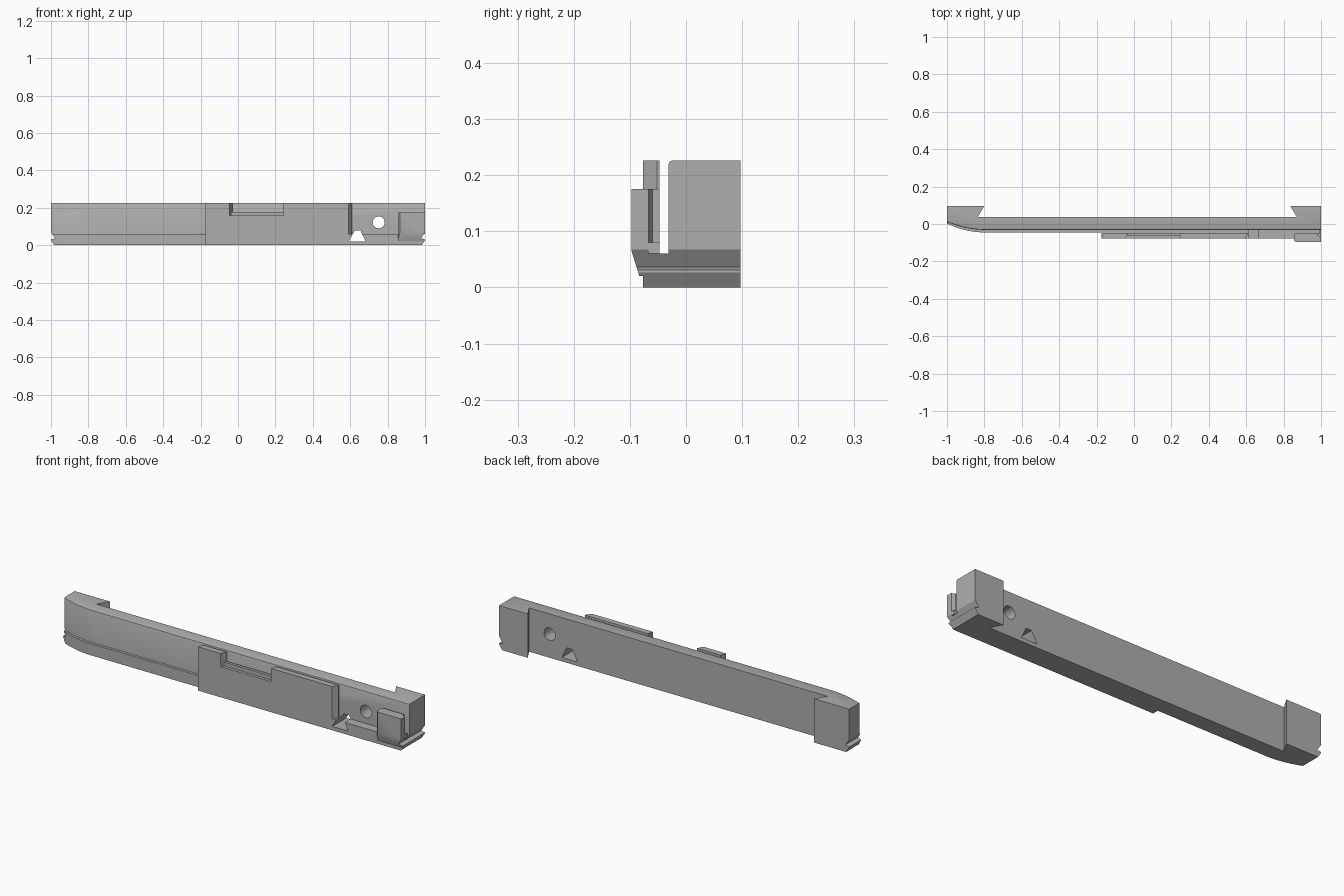
import bpy, bmesh, math

cube = bpy.data.objects.get("Cube")
if cube:
    bpy.data.objects.remove(cube, do_unlink=True)

grey = bpy.data.materials.new("plain grey")
grey.use_nodes = True
colour = (0.43, 0.43, 0.43, 1)
grey.diffuse_color = colour
grey.node_tree.nodes["Principled BSDF"].inputs["Base Color"].default_value = colour

TOP, LEDGE = 0.226, 0.06
BACK, WALL, LIP, FRONT = 0.097, -0.031, -0.045, -0.077
GAP = -0.047


def prism(name, outline, low, high, axis="z", edit=None):
    """Extrude an outline along z (outline in x, y) or y (outline in x, z)."""
    place = (lambda a, b, c: (a, b, c)) if axis == "z" else (lambda a, b, c: (a, c, b))
    bm = bmesh.new()
    face = bm.faces.new([bm.verts.new(place(a, b, low)) for a, b in outline])
    new = bmesh.ops.extrude_face_region(bm, geom=[face])["geom"]
    offset = place(0, 0, high - low)
    bmesh.ops.translate(bm, vec=offset, verts=[v for v in new if isinstance(v, bmesh.types.BMVert)])
    bmesh.ops.recalc_face_normals(bm, faces=bm.faces)
    if edit:
        edit(bm)
    mesh = bpy.data.meshes.new(name)
    bm.to_mesh(mesh)
    bm.free()
    mesh.materials.append(grey)
    obj = bpy.data.objects.new(name, mesh)
    bpy.context.collection.objects.link(obj)
    return obj


def activate(obj):
    bpy.ops.object.select_all(action="DESELECT")
    obj.select_set(True)
    bpy.context.view_layer.objects.active = obj


def cut(obj, cutters):
    activate(obj)
    for cutter in cutters:
        mod = obj.modifiers.new("cut", "BOOLEAN")
        mod.operation, mod.solver, mod.object = "DIFFERENCE", "EXACT", cutter
        bpy.ops.object.modifier_apply(modifier=mod.name)


def swept_front(start, end, steps=12):
    """Curved left end, easing into the straight front."""
    return [(-1 + 0.2 * i / steps, end + (start - end) * (1 - i / steps) ** 2)
            for i in range(steps + 1)]


def bevel_front_top(bm):
    edges = [e for e in bm.edges if all(v.co.z > TOP - 0.001 and v.co.y < 0.02 for v in e.verts)]
    bmesh.ops.bevel(bm, geom=edges, offset=0.006, segments=2, profile=0.5, affect="EDGES")


# Long bar with a dovetailed block behind each end
wall = swept_front(0.012, WALL)
body = prism("main_bar", wall + [(1, WALL), (1, BACK), (0.835, BACK), (0.87, 0.038),
             (-0.835, 0.038), (-0.8, BACK), (-1, BACK)], 0, TOP, edit=bevel_front_top)

# Lower ledge, stepping out under the front plate
ledge = prism("lower_ledge", swept_front(0.002, LIP) + [(-0.175, LIP), (-0.175, FRONT),
              (1, FRONT), (1, WALL)] + wall[::-1], 0, LEDGE)

# Front plate: two tall pieces with slanted ends and a low stepped notch between them
plates = [
    prism("plate_left", [(-0.175, FRONT), (-0.045, FRONT), (-0.03, GAP), (-0.163, GAP)], LEDGE, TOP),
    prism("plate_right", [(0.243, FRONT), (0.59, FRONT), (0.61, -0.052), (0.61, GAP), (0.25, GAP)],
          LEDGE, TOP),
    prism("plate_notch_floor", [(-0.045, FRONT), (0.243, FRONT), (0.25, GAP), (-0.03, GAP)],
          LEDGE, 0.158),
    prism("plate_notch_step", [(-0.038, -0.062), (0.247, -0.062), (0.25, GAP), (-0.03, GAP)],
          0.158, 0.178),
]

# Clip on the right end, with a recessed end and a sloping underside
clip = prism("end_clip", [(0.855, -0.087), (0.865, -0.097), (1, -0.097), (1, -0.067),
             (0.982, -0.06), (0.982, GAP), (0.865, GAP), (0.855, -0.056)], 0.02, 0.175)
clip_foot = prism("end_clip_foot", [(0.982, -0.067), (1, -0.067), (1, GAP), (0.982, GAP)], LEDGE, 0.08)

# Cutters: end grooves, tapered hole, round hole and clip underside
grooves = []
for s in (1, -1):
    grooves.append(prism("groove_cutter", [(s * x, z) for x, z in
                   [(1.03, 0.11), (1, 0.068), (0.978, 0.036), (1, 0.031), (1.03, 0.031)]], -0.2, 0.2, "y"))
    grooves.append(prism("chamfer_cutter", [(s * x, z) for x, z in
                   [(1, 0.027), (0.98, -0.003), (1.03, -0.003), (1.03, 0.027)]], -0.2, 0.2, "y"))
tapered = prism("tapered_hole_cutter", [(0.592, 0.02), (0.682, 0.02), (0.655, 0.077), (0.624, 0.077)],
                -0.2, 0.2, "y")
ring = [math.tau * i / 32 for i in range(32)]
round_hole = prism("round_hole_cutter", [(0.752 + 0.032 * math.cos(a), 0.122 + 0.032 * math.sin(a))
                   for a in ring], -0.2, 0.2, "y")
slope = prism("slope_cutter", [(0.8, -0.2), (1.1, -0.2), (1.1, FRONT), (0.8, FRONT)], 0, 0.02)
for v in slope.data.vertices:
    if v.co.z > 0.01:
        v.co.z = 0.065
        v.co.y -= 0.02

cut(body, grooves + [tapered, round_hole])
cut(ledge, grooves + [tapered])
cut(clip, grooves[:2] + [slope])
for helper in grooves + [tapered, round_hole, slope]:
    bpy.data.objects.remove(helper, do_unlink=True)

for obj in [body, ledge, clip, clip_foot] + plates:
    activate(obj)
    bpy.ops.object.shade_smooth_by_angle(angle=math.radians(25))
